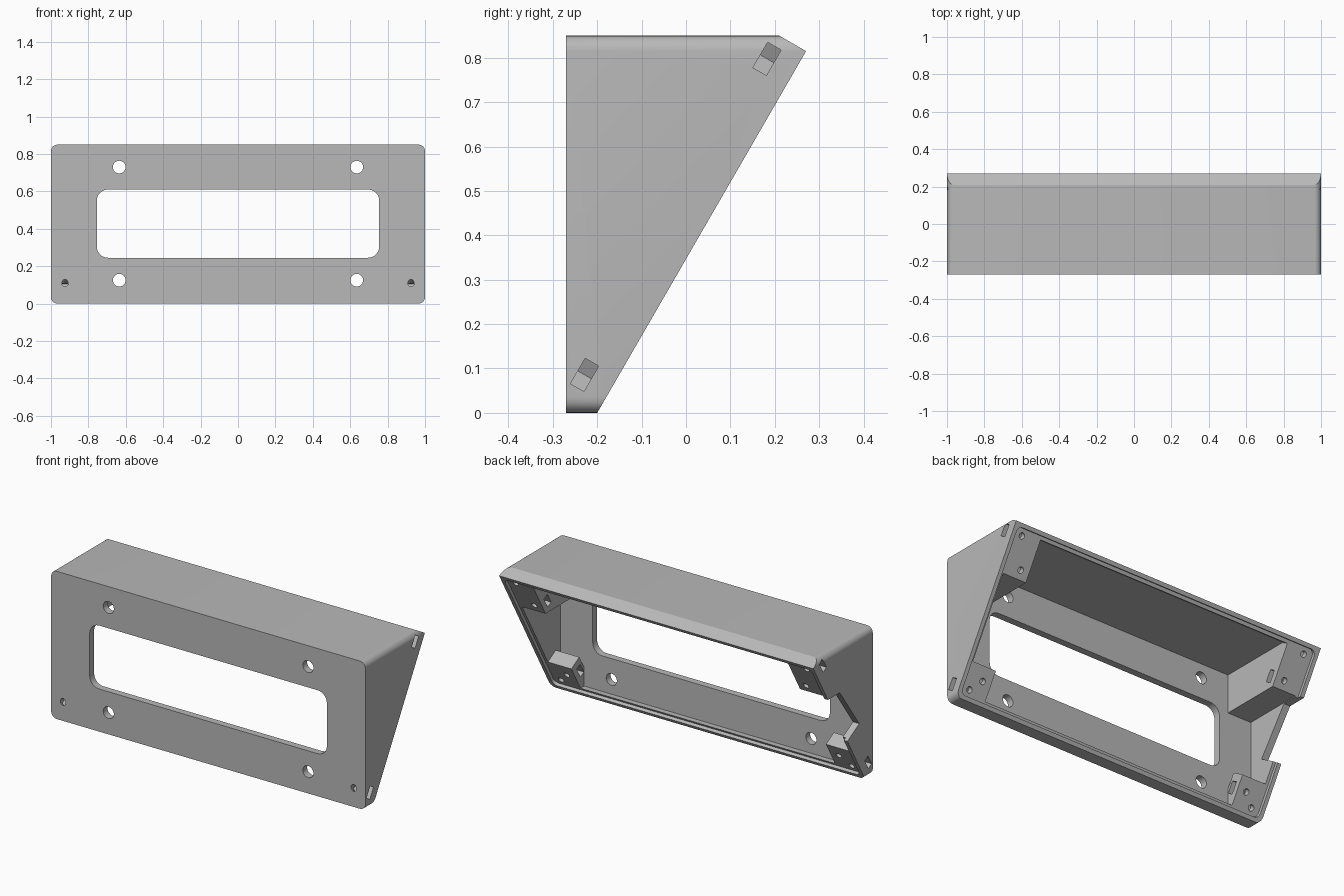
import bpy
import bmesh
from math import cos, sin, pi
from mathutils import Matrix, Vector

if "Cube" in bpy.data.objects:
    bpy.data.objects.remove(bpy.data.objects["Cube"])

grey = bpy.data.materials.new("plain_grey")
grey.use_nodes = True
grey.diffuse_color = (0.48, 0.48, 0.48, 1)
grey.node_tree.nodes["Principled BSDF"].inputs["Base Color"].default_value = grey.diffuse_color


def frame(u, v, origin=(0, 0, 0)):
    """Drawing plane with axes u and v; depth runs along their cross product."""
    u, v = Vector(u).normalized(), Vector(v).normalized()
    m = Matrix((u, v, u.cross(v))).transposed().to_4x4()
    m.translation = Vector(origin)
    return m


FRONT = frame((1, 0, 0), (0, 0, 1))                         # depth towards -y
SIDE = frame((0, 1, 0), (0, 0, 1))                          # depth towards +x
SLANT = frame((1, 0, 0), (0, 0.5, 0.866), (0, -0.2, 0))     # depth into the body


def rect(x0, x1, y0, y1, r=0, steps=6):
    if r == 0:
        return [(x0, y0), (x1, y0), (x1, y1), (x0, y1)]
    centres = [(x1 - r, y1 - r), (x0 + r, y1 - r), (x0 + r, y0 + r), (x1 - r, y0 + r)]
    pts = []
    for i, (cx, cy) in enumerate(centres):
        for k in range(steps + 1):
            a = (i + k / steps) * pi / 2
            pts.append((cx + r * cos(a), cy + r * sin(a)))
    return pts


def circle(x, y, r, n=24):
    return [(x + r * cos(2 * pi * i / n), y + r * sin(2 * pi * i / n)) for i in range(n)]


def prism(name, pts, d0, d1, plane):
    bm = bmesh.new()
    face = bm.faces.new([bm.verts.new((x, y, d0)) for x, y in pts])
    ext = bmesh.ops.extrude_face_region(bm, geom=[face])
    moved = [g for g in ext["geom"] if isinstance(g, bmesh.types.BMVert)]
    bmesh.ops.translate(bm, verts=moved, vec=(0, 0, d1 - d0))
    bmesh.ops.transform(bm, matrix=plane, verts=bm.verts)
    bmesh.ops.recalc_face_normals(bm, faces=bm.faces)
    mesh = bpy.data.meshes.new(name)
    bm.to_mesh(mesh)
    bm.free()
    mesh.materials.append(grey)
    obj = bpy.data.objects.new(name, mesh)
    bpy.context.collection.objects.link(obj)
    return obj


def combine(target, tool, operation="DIFFERENCE"):
    mod = target.modifiers.new("cut", "BOOLEAN")
    mod.operation, mod.solver, mod.object = operation, "EXACT", tool
    bpy.context.view_layer.objects.active = target
    bpy.ops.object.modifier_apply(modifier=mod.name)
    bpy.data.objects.remove(tool)


def cut(target, pts, d0, d1, plane):
    combine(target, prism("cutter", pts, d0, d1, plane), "DIFFERENCE")


# Outer wedge: rounded box trimmed by the slanted back and its square top edge
housing = prism("sloped_housing", rect(-1, 1, 0, 0.85, 0.035), -0.6, 0.27, FRONT)
combine(housing, prism("trim", rect(-2, 2, -2, 0.941), 0, 3, SLANT), "INTERSECT")

# Cavity, with the four corner blocks left standing
cavity = prism("cavity", rect(-0.96, 0.96, 0.04, 0.81, 0.02), -0.7, 0.23, FRONT)
combine(cavity, prism("trim", rect(-2, 2, -2, 0.9), -0.1, 3, SLANT), "INTERSECT")
for s in (-1, 1):
    xs = sorted((s * 0.81, s * 1.1))
    cut(cavity, rect(*xs, 0.59, 1.2), -1, 1, FRONT)
    cut(cavity, rect(*xs, -0.3, 0.2), -0.3, 0.1, SLANT)
combine(housing, cavity)

# Shallow seat for a back cover
cut(housing, rect(-0.977, 0.977, 0.022, 0.919, 0.03), -0.1, 0.018, SLANT)

# Front window and mounting holes
cut(housing, rect(-0.755, 0.755, 0.245, 0.61, 0.06), 0.1, 0.4, FRONT)
for x in (-0.635, 0.635):
    for z in (0.125, 0.73):
        cut(housing, circle(x, z, 0.034), 0.1, 0.4, FRONT)

# Screw holes and pointed nut slots in the corner blocks
for s in (-1, 1):
    for outer, inner in ((0.06, 0.125), (0.882, 0.72)):
        for x, a, mouth, tip in ((0.925, outer, 1.1, -1), (0.865, inner, 0.75, 1)):
            cut(housing, circle(s * x, a, 0.017, 16), -0.1, 0.13, SLANT)
            w = 0.033
            slot = [(mouth, a - w), (mouth, a + w), (x + tip * 0.019, a + w),
                    (x + tip * 0.038, a), (x + tip * 0.019, a - w)]
            cut(housing, [(s * u, v) for u, v in slot], 0.05, 0.085, SLANT)

# Cable notch in the right wall
notch = [(0.3, 0.585), (0.03, 0.585), (-0.146, 0.34), (-0.04, 0.279), (0.1, 0.2)]
cut(housing, notch, -1.2, -0.94, SIDE)

bpy.ops.object.select_all(action="DESELECT")
housing.select_set(True)
bpy.context.view_layer.objects.active = housing
bpy.ops.object.shade_smooth_by_angle(angle=pi / 6)
